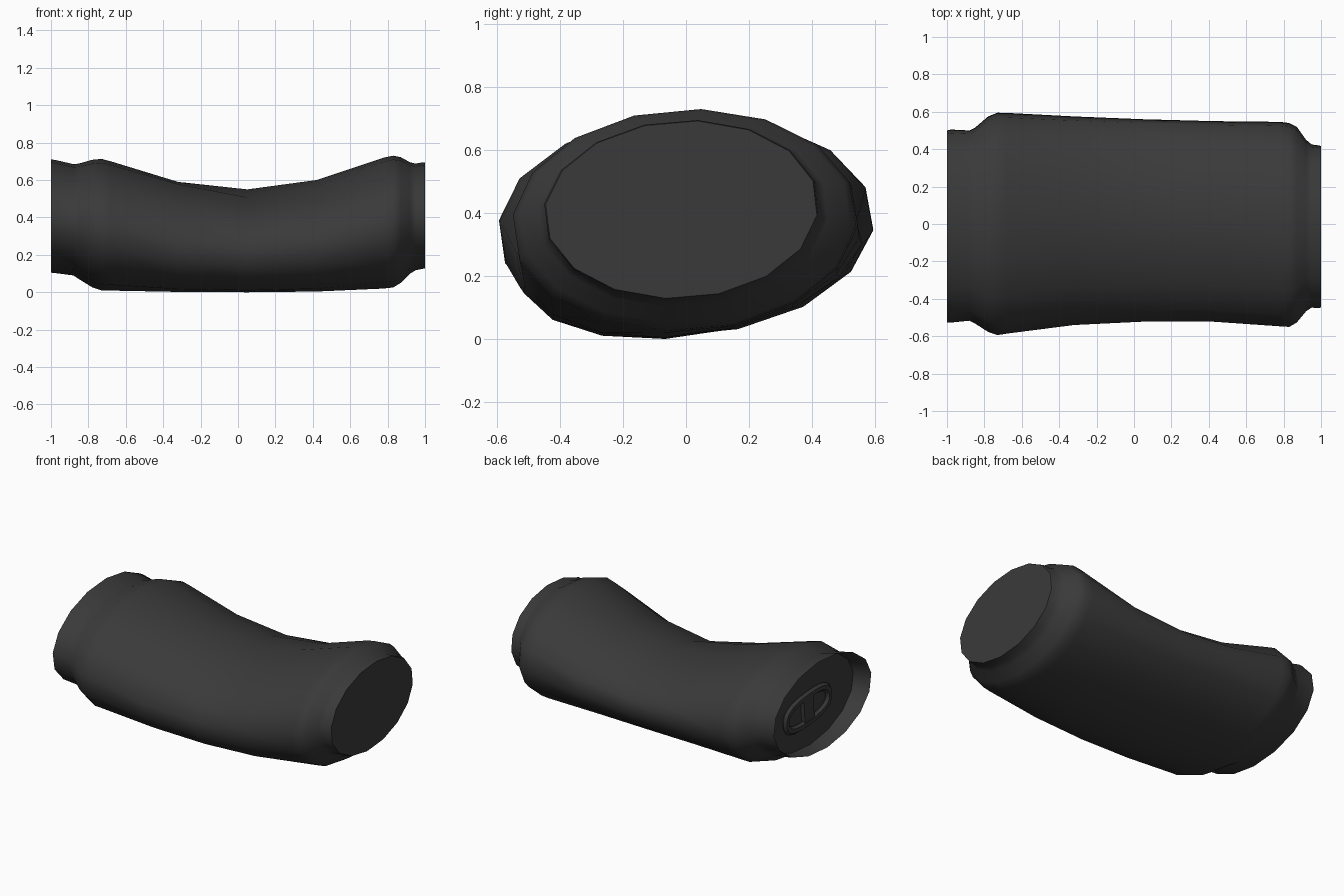
import bpy, bmesh, math
from mathutils import Matrix

cube = bpy.data.objects.get("Cube")
if cube:
    bpy.data.objects.remove(cube)

SIDES = 16
TAU = 2 * math.pi

grey = bpy.data.materials.new("dark_grey_metal")
grey.use_nodes = True
colour = (0.042, 0.042, 0.042, 1)
grey.diffuse_color = colour
grey.node_tree.nodes["Principled BSDF"].inputs["Base Color"].default_value = colour


def finish(name, bm, angle):
    bmesh.ops.recalc_face_normals(bm, faces=bm.faces)
    mesh = bpy.data.meshes.new(name)
    bm.to_mesh(mesh)
    bm.free()
    mesh.materials.append(grey)
    obj = bpy.data.objects.new(name, mesh)
    bpy.context.collection.objects.link(obj)
    bpy.ops.object.select_all(action="DESELECT")
    obj.select_set(True)
    bpy.context.view_layer.objects.active = obj
    bpy.ops.object.shade_smooth_by_angle(angle=math.radians(angle))
    return obj


def section(bm, x, back, front, top, bottom, scale=1.0,
            tilt=-0.018, skew=0.05, dents=(0, 0)):
    """One squashed ring; dents lower its upper back and upper front."""
    cy, cz = (back + front) / 2, (top + bottom) / 2
    ry, rz = (back - front) / 2 * scale, (top - bottom) / 2 * scale
    ring = []
    for i in range(SIDES):
        c, s = math.cos(TAU * i / SIDES), math.sin(TAU * i / SIDES)
        y = cy + ry * c + s * (skew if s < 0 else 0.053)
        z = cz + rz * s + tilt * c
        if s > 0:
            z -= 2 * s * abs(c) * dents[0 if c > 0 else 1]
        ring.append(bm.verts.new((x, y, z)))
    return ring


def loft(name, stations, angle):
    bm = bmesh.new()
    rings = [section(bm, *st) for st in stations]
    for a, b in zip(rings, rings[1:]):
        for i in range(SIDES):
            j = (i + 1) % SIDES
            bm.faces.new((a[i], a[j], b[j], b[i]))
    bm.faces.new(rings[0])
    bm.faces.new(rings[-1])
    return finish(name, bm, angle)


# Crushed can: recessed lid, thin rim, neck, shoulder, dented wall, base
loft("can_body", [
    (-0.88, 0.50, -0.515, 0.685, 0.092, 0.985),
    (-0.997, 0.50, -0.527, 0.71, 0.105, 0.993),
    (-1.0, 0.50, -0.527, 0.71, 0.105),
    (-0.98, 0.505, -0.527, 0.708, 0.103),
    (-0.88, 0.50, -0.517, 0.685, 0.09),
    (-0.85, 0.515, -0.532, 0.688, 0.07),
    (-0.78, 0.575, -0.577, 0.708, 0.027, 1, -0.015, 0.06),
    (-0.73, 0.595, -0.594, 0.713, 0.01, 1, -0.015, 0.068),
    (-0.68, 0.594, -0.586, 0.70, 0.009, 1, -0.011, 0.07, (0.004, -0.004)),
    (-0.32, 0.575, -0.54, 0.59, 0.002, 1, 0.02, 0.08, (0.027, -0.025)),
    (0.05, 0.56, -0.522, 0.55, 0.0, 1, 0.028, 0.085, (0.032, 0.016)),
    (0.42, 0.55, -0.522, 0.60, 0.004, 1, 0.02, 0.08, (0.027, 0.007)),
    (0.78, 0.546, -0.547, 0.72, 0.02, 1, -0.012, 0.06, (0.004, 0)),
    (0.83, 0.54, -0.55, 0.73, 0.026, 1, -0.016, 0.055),
    (0.87, 0.52, -0.527, 0.722, 0.05),
    (0.92, 0.45, -0.467, 0.695, 0.1),
    (0.95, 0.425, -0.447, 0.688, 0.118),
    (0.99, 0.42, -0.45, 0.695, 0.126),
    (1.0, 0.42, -0.45, 0.695, 0.126, 0.99),
], 50)

# Pull tab: long rounded ring with a wide crossbar
bm = bmesh.new()
steps, tube = 28, 6
loops = []
for i in range(steps):
    a = TAU * i / steps
    cy = math.copysign(abs(math.cos(a)) ** 0.75, math.cos(a))
    cz = math.copysign(abs(math.sin(a)) ** 0.75, math.sin(a))
    loop = []
    for k in range(tube):
        b = TAU * k / tube
        w = 0.027 * math.cos(b)
        loop.append(bm.verts.new((0.02 * math.sin(b), (0.225 + w) * cy, (0.09 + w) * cz)))
    loops.append(loop)
for i in range(steps):
    p, q = loops[i], loops[(i + 1) % steps]
    for k in range(tube):
        m = (k + 1) % tube
        bm.faces.new((p[k], p[m], q[m], q[k]))
bmesh.ops.create_cube(bm, size=1, matrix=Matrix.Diagonal((0.03, 0.1, 0.17, 1)))
tab = finish("pull_tab", bm, 50)
tab.location = (-0.89, -0.008, 0.355)
tab.rotation_euler.x = -0.08
